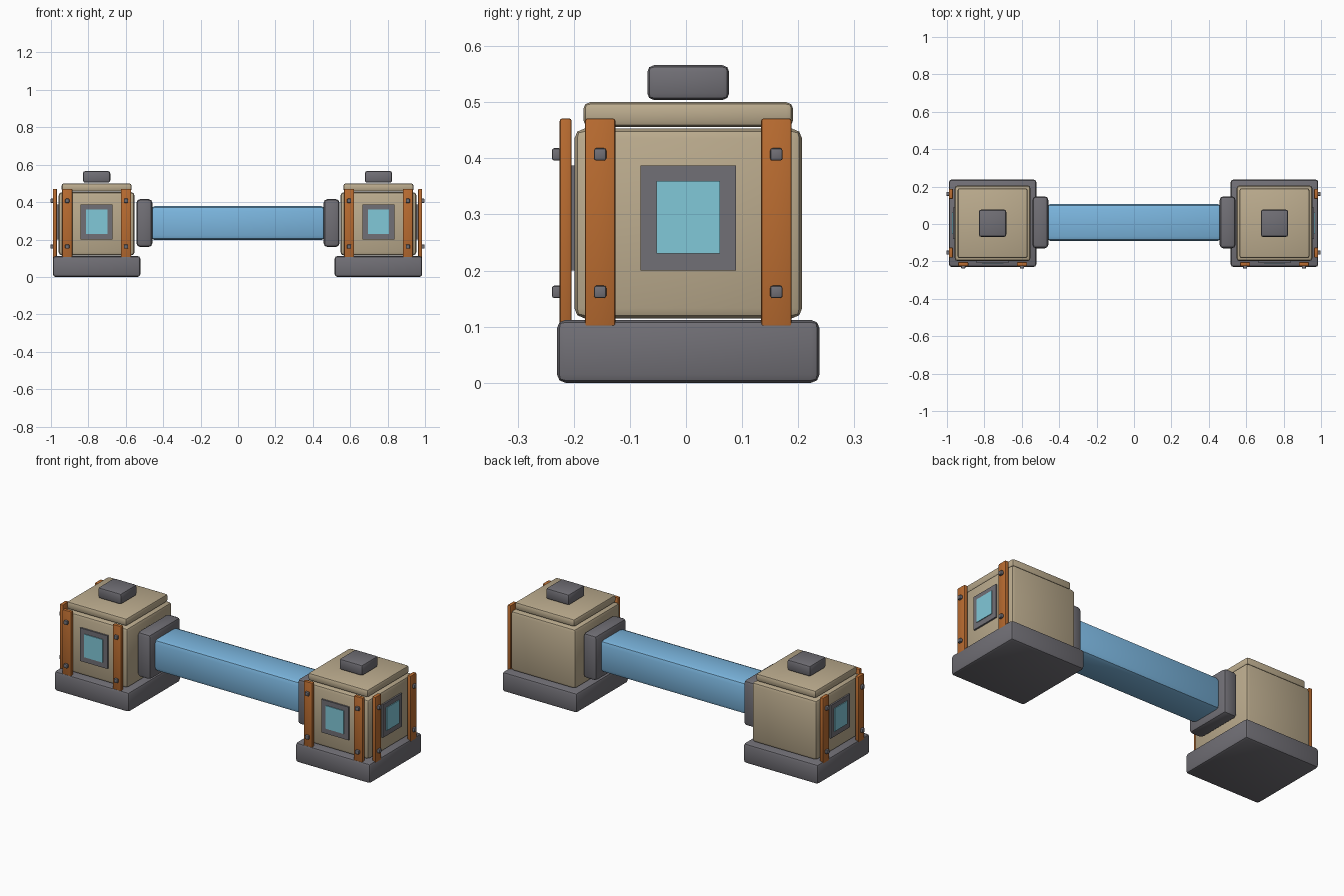
import bpy
import math

if "Cube" in bpy.data.objects:
    bpy.data.objects.remove(bpy.data.objects["Cube"])


def material(name, rgb):
    m = bpy.data.materials.new(name)
    m.diffuse_color = (*rgb, 1)
    m.use_nodes = True
    m.node_tree.nodes["Principled BSDF"].inputs["Base Color"].default_value = m.diffuse_color
    return m


TAN = material("tan panel", (0.50, 0.41, 0.27))
GREY = material("dark grey metal", (0.165, 0.16, 0.18))
ORANGE = material("orange strip", (0.49, 0.15, 0.03))
BLUE = material("blue tube", (0.20, 0.47, 0.74))
GLASS = material("cyan glass", (0.22, 0.58, 0.69))

CY = 0.004                      # the model sits a hair off centre in y


def block(name, lo, hi, mat, bevel=0.0, segments=2):
    """Softly bevelled box between two opposite corners."""
    centre = [(a + b) / 2 for a, b in zip(lo, hi)]
    bpy.ops.mesh.primitive_cube_add(size=1, location=centre)
    o = bpy.context.object
    o.name = name
    o.scale = [abs(b - a) for a, b in zip(lo, hi)]
    bpy.ops.object.transform_apply(location=False, rotation=False, scale=True)
    o.data.materials.append(mat)
    if bevel:
        b = o.modifiers.new("bevel", 'BEVEL')
        b.width = bevel
        b.segments = segments
        bpy.ops.object.modifier_apply(modifier="bevel")
        bpy.ops.object.shade_smooth_by_angle(angle=math.radians(40))
    return o


def centred(name, cx, half, z0, z1, mat, bevel):
    """Square block around the module axis."""
    return block(name, (cx - half, CY - half, z0), (cx + half, CY + half, z1), mat, bevel)


def panel(name, cx, side, u0, u1, d0, d1, z0, z1, mat, bevel=0.0):
    """Block on a module wall: u runs along the wall, d is distance from the axis.
    side 0 is the front wall, -1 / +1 the outer left / right wall."""
    if side == 0:
        return block(name, (cx + u0, CY - d1, z0), (cx + u1, CY - d0, z1), mat, bevel)
    xs = sorted((cx + side * d0, cx + side * d1))
    return block(name, (xs[0], CY + u0, z0), (xs[1], CY + u1, z1), mat, bevel)


for s, label, cx in ((-1, "left", -0.756), (1, "right", 0.751)):
    # module stack: base, body, roof slab, top hatch
    centred(label + "_base", cx, 0.234, 0.0, 0.112, GREY, 0.015)
    centred(label + "_body", cx, 0.203, 0.115, 0.453, TAN, 0.018)
    centred(label + "_roof", cx, 0.187, 0.456, 0.50, TAN, 0.012)
    centred(label + "_hatch", cx, 0.073, 0.504, 0.566, GREY, 0.012)

    # collar between the module and the tube
    xs = sorted((s * 0.458, s * 0.543))
    block(label + "_collar", (xs[0], -0.130, 0.160), (xs[1], 0.148, 0.416), GREY, 0.02)

    # front wall and outer wall: window, strips and bolts
    for side, wall, out in ((0, "front", 0.0), (s, "outer", 0.004)):
        tag = f"{label}_{wall}_"
        panel(tag + "window_frame", cx, side, -0.085, 0.085, 0.200, 0.212,
              0.20, 0.387, GREY)
        panel(tag + "window_glass", cx, side, -0.057, 0.057, 0.208, 0.216,
              0.23, 0.36, GLASS)
        for u in (-0.157, 0.157):
            panel(tag + "strip", cx, side, u - 0.027, u + 0.027,
                  0.208 + out, 0.229 + out, 0.10, 0.471, ORANGE, 0.004)
            for z in (0.162, 0.407):
                panel(tag + "bolt", cx, side, u - 0.011, u + 0.011,
                      0.226 + out, 0.243 + out, z - 0.011, z + 0.011, GREY, 0.004)

# connecting tube
block("connecting_tube", (-0.47, -0.091, 0.197), (0.47, 0.107, 0.378), BLUE, 0.025)
